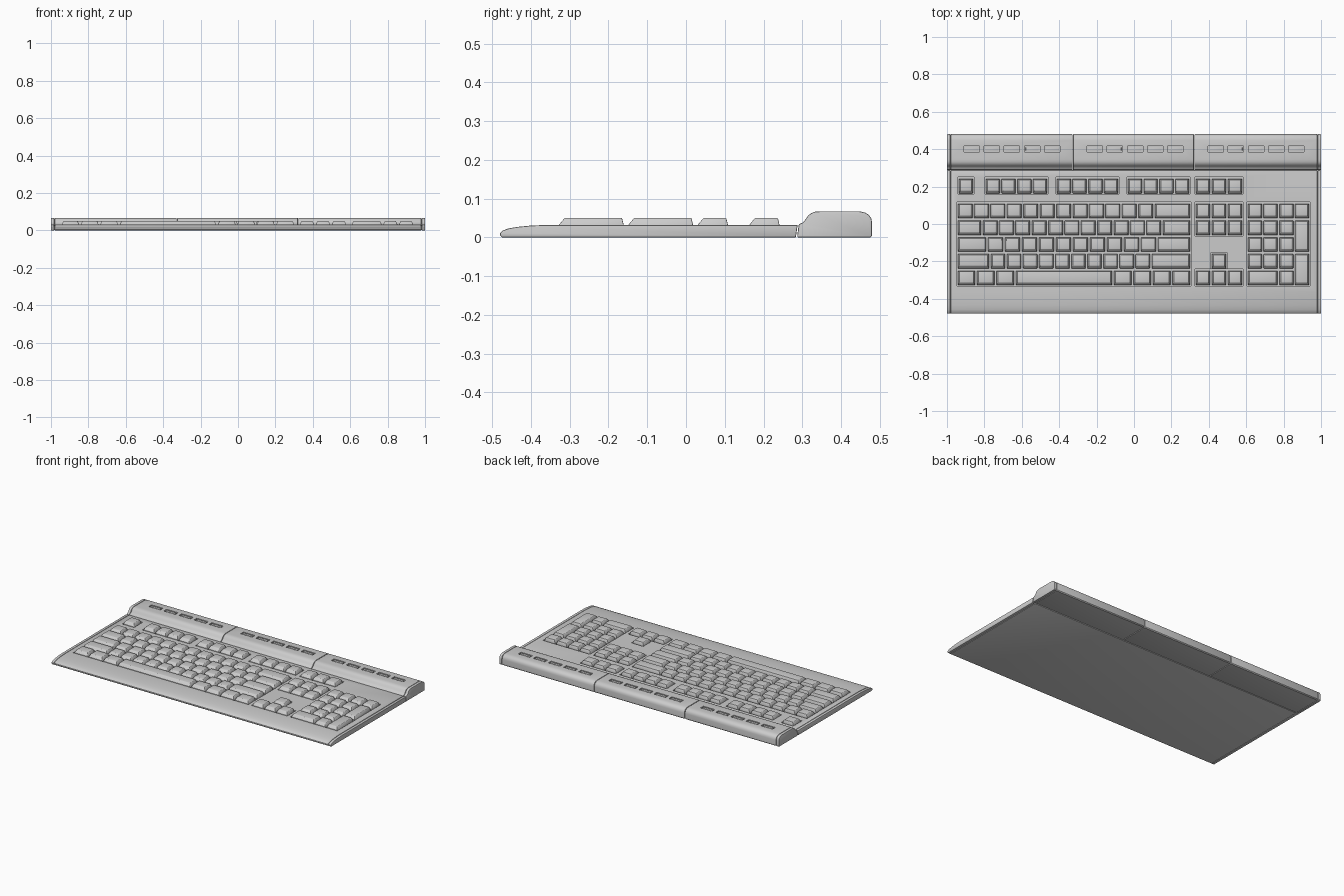
import bpy, bmesh, math

if "Cube" in bpy.data.objects:
    bpy.data.objects.remove(bpy.data.objects["Cube"])

# Side profiles as (y, z)
BASE = [(-0.474, 0), (-0.48, 0.005), (-0.479, 0.012), (-0.472, 0.018), (-0.458, 0.023),
        (-0.435, 0.027), (-0.405, 0.030), (-0.365, 0.032), (0.288, 0.032), (0.284, 0.005), (0.283, 0)]
REAR = [(0.287, 0), (0.287, 0.005), (0.291, 0.034), (0.301, 0.038), (0.308, 0.046), (0.314, 0.055),
        (0.322, 0.062), (0.332, 0.066), (0.345, 0.067), (0.448, 0.067), (0.462, 0.064),
        (0.472, 0.058), (0.478, 0.049), (0.48, 0.038), (0.48, 0.005), (0.475, 0)]


def make_object(name, bm):
    bmesh.ops.recalc_face_normals(bm, faces=bm.faces)
    mesh = bpy.data.meshes.new(name)
    bm.to_mesh(mesh)
    bm.free()
    obj = bpy.data.objects.new(name, mesh)
    bpy.context.collection.objects.link(obj)
    return obj


def finish(obj, bevel=0.0, cutter=None):
    """Bevel, cut, bake the modifiers and shade smooth by angle."""
    if bevel:
        mod = obj.modifiers.new("bevel", 'BEVEL')
        mod.width, mod.segments = bevel, 2
        mod.limit_method, mod.angle_limit = 'ANGLE', math.radians(48)
    if cutter:
        mod = obj.modifiers.new("cut", 'BOOLEAN')
        mod.object, mod.operation, mod.solver = cutter, 'DIFFERENCE', 'EXACT'
    dg = bpy.context.evaluated_depsgraph_get()
    mesh = bpy.data.meshes.new_from_object(obj.evaluated_get(dg))
    obj.modifiers.clear()
    obj.data = mesh
    if cutter:
        bpy.data.objects.remove(cutter)
    bpy.ops.object.select_all(action='DESELECT')
    obj.select_set(True)
    bpy.context.view_layer.objects.active = obj
    bpy.ops.object.shade_smooth_by_angle(angle=math.radians(35))
    return obj


def prism(name, profile, x0, x1):
    bm = bmesh.new()
    face = bm.faces.new([bm.verts.new((x0, y, z)) for y, z in profile])
    out = bmesh.ops.extrude_face_region(bm, geom=[face])
    verts = [g for g in out['geom'] if isinstance(g, bmesh.types.BMVert)]
    bmesh.ops.translate(bm, verts=verts, vec=(x1 - x0, 0, 0))
    return make_object(name, bm)


def add_loft(bm, rects):
    """Stack of rectangles (x0, x1, y0, y1, z) joined into a closed solid."""
    loops = [[bm.verts.new(p) for p in ((a, c, z), (b, c, z), (b, d, z), (a, d, z))]
             for a, b, c, d, z in rects]
    bm.faces.new(loops[0][::-1])
    bm.faces.new(loops[-1])
    for lo, hi in zip(loops, loops[1:]):
        for i in range(4):
            j = (i + 1) % 4
            bm.faces.new((lo[i], lo[j], hi[j], hi[i]))


def boxes(name, rects, z0, z1):
    bm = bmesh.new()
    for r in rects:
        add_loft(bm, [(*r, z0), (*r, z1)])
    return make_object(name, bm)


def keys(name, cells):
    """Keycaps with a sloped front and tapered sides."""
    bm = bmesh.new()
    for a, b, c, d in cells:
        a, b, c, d = a + 0.005, b - 0.005, c + 0.004, d - 0.009
        add_loft(bm, [(a, b, c, d, 0.018), (a, b, c, d, 0.033),
                      (a + 0.008, b - 0.008, c + 0.014, d - 0.004, 0.050)])
    return finish(make_object(name, bm), 0.002)


def row(edges, y):
    return [(a, b, *y) for a, b in zip(edges, edges[1:])]


def spread(x0, x1, n):
    return [x0 + (x1 - x0) * i / n for i in range(n + 1)]


# Key rows (front edge, back edge)
F, NUM, TOP, HOME, LOW, SPACE = ((0.160, 0.250), (0.027, 0.117), (-0.063, 0.027),
                                 (-0.152, -0.063), (-0.241, -0.152), (-0.331, -0.241))
L, R = -0.947, 0.305

# Function keys
groups = [(-0.941, -0.856, 1), (-0.797, -0.460, 4), (-0.417, -0.080, 4),
          (-0.037, 0.300, 4), (0.326, 0.583, 3)]
keys("function_keys", [c for a, b, n in groups for c in row(spread(a, b, n), F)])

# Main typing block
keys("main_keys",
     row(spread(L, 0.107, 12) + [R], NUM)
     + row([L] + spread(-0.813, 0.150, 11) + [R], TOP)
     + row([L] + spread(-0.785, 0.122, 10) + [R], HOME)
     + row([L] + spread(-0.770, 0.090, 10) + [R], LOW)
     + row([L, -0.845, -0.741, -0.636, -0.112, -0.008, 0.096, 0.200, R], SPACE))

# Navigation and arrow keys
nav = spread(0.326, 0.583, 3)
keys("navigation_keys", row(nav, NUM) + row(nav, TOP) + row(nav[1:3], LOW) + row(nav, SPACE))

# Number pad with two tall keys and one wide key
pad = spread(0.604, 0.941, 4)
keys("number_pad",
     row(pad, NUM) + row(pad[:4], TOP) + row(pad[:4], HOME) + row(pad[:4], LOW)
     + row([pad[0], pad[2], pad[3]], SPACE)
     + [(pad[3], pad[4], HOME[0], TOP[1]), (pad[3], pad[4], SPACE[0], LOW[0] + 0.089)])

# Base panel with shallow wells under the key groups
wells = [(a, b, *F) for a, b, n in groups] + [
    (L, R, SPACE[0], NUM[1]), (nav[0], nav[3], TOP[0], NUM[1]),
    (nav[1], nav[2], LOW[0] + 0.003, LOW[1]), (nav[0], nav[3], *SPACE),
    (pad[0], pad[4], SPACE[0], NUM[1])]
finish(prism("base_panel", BASE, -0.98, 0.98), 0.002, boxes("well_cutter", wells, 0.018, 0.06))

# Raised rear housing in three sections, each with five recessed buttons
for name, x0, x1, first in (("left", -0.980, -0.328, -0.910), ("middle", -0.325, 0.320, -0.252),
                            ("right", 0.323, 0.980, 0.395)):
    slots = [(first + 0.108 * i, first + 0.108 * i + 0.083, 0.386, 0.416) for i in range(5)]
    finish(prism("rear_housing_" + name, REAR, x0, x1), 0.003,
           boxes("slot_cutter", slots, 0.058, 0.08))
    finish(boxes("rear_buttons_" + name,
                 [(a + 0.007, b - 0.007, c + 0.007, d - 0.007) for a, b, c, d in slots],
                 0.057, 0.066), 0.001)

# End caps on both sides
for side, s in (("left", -1), ("right", 1)):
    x0, x1 = sorted((s * 0.982, s * 1.0))
    finish(prism("base_end_cap_" + side, BASE, x0, x1), 0.003)
    finish(prism("rear_end_cap_" + side, REAR, x0, x1), 0.003)
